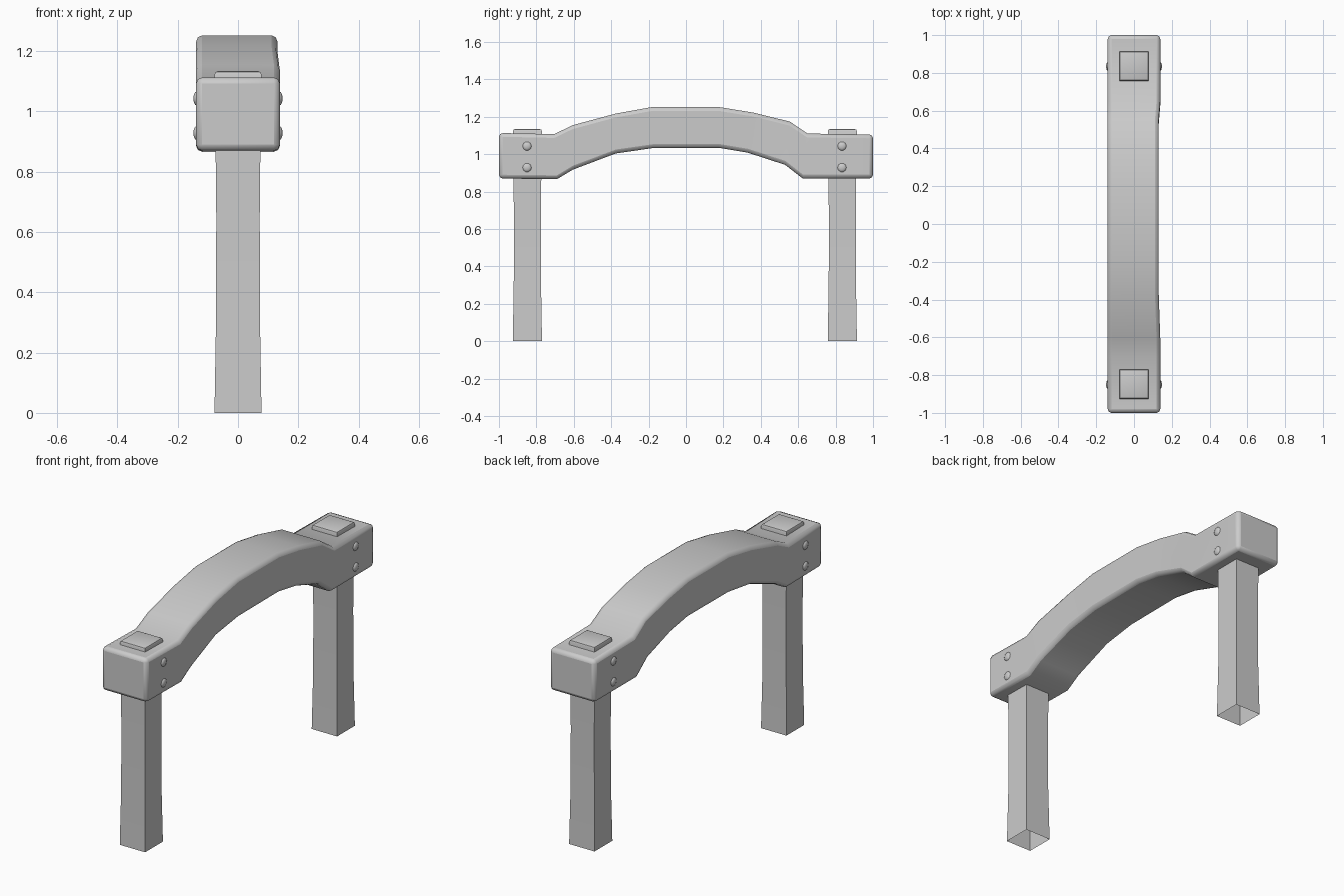
import bpy, bmesh, math
from mathutils import Matrix, Vector

if "Cube" in bpy.data.objects:
    bpy.data.objects.remove(bpy.data.objects["Cube"])


def finish(name, bm, bevel=0.0, angle=35):
    bmesh.ops.recalc_face_normals(bm, faces=bm.faces)
    me = bpy.data.meshes.new(name)
    bm.to_mesh(me)
    bm.free()
    ob = bpy.data.objects.new(name, me)
    bpy.context.collection.objects.link(ob)
    if bevel:
        m = ob.modifiers.new("Bevel", 'BEVEL')
        m.width = bevel
        m.segments = 2
        m.limit_method = 'ANGLE'
        m.angle_limit = math.radians(50)
    bpy.ops.object.select_all(action='DESELECT')
    bpy.context.view_layer.objects.active = ob
    ob.select_set(True)
    bpy.ops.object.shade_smooth_by_angle(angle=math.radians(angle))
    return ob


# Arched beam: (y, top z, bottom y, bottom z) stations, swept across x
stations = [(-1.0, 1.113, -1.0, 0.87), (-0.705, 1.107, -0.69, 0.866),
            (-0.605, 1.155, -0.605, 0.917), (-0.375, 1.217, -0.375, 1.004),
            (-0.18, 1.252, -0.18, 1.032), (0.175, 1.252, 0.175, 1.034),
            (0.36, 1.222, 0.33, 1.008), (0.555, 1.174, 0.53, 0.943),
            (0.65, 1.11, 0.625, 0.869), (1.0, 1.105, 1.0, 0.87)]
bm = bmesh.new()
rings = []
for yt, zt, yb, zb in stations:
    right = 0.131 if abs(yt) < 0.6 else 0.139
    rings.append([bm.verts.new(p) for p in ((-0.139, yt, zt), (right, yt, zt),
                                            (right, yb, zb), (-0.139, yb, zb))])
for a, b in zip(rings, rings[1:]):
    for i in range(4):
        j = (i + 1) % 4
        bm.faces.new((a[i], a[j], b[j], b[i]))
bm.faces.new(rings[0])
bm.faces.new(rings[-1])
finish("arched_beam", bm, 0.02)

# Posts: square, slightly waisted, open underneath, tips poking through the beam
levels = [(0.0, 0.078), (0.3, 0.073), (0.65, 0.072), (0.95, 0.075), (1.134, 0.078)]
for label, yc in (("front", -0.848), ("back", 0.836)):
    bm = bmesh.new()
    rings = []
    for z, h in levels:
        rings.append([bm.verts.new((sx * h, yc + sy * h, z))
                      for sx, sy in ((-1, -1), (1, -1), (1, 1), (-1, 1))])
    for a, b in zip(rings, rings[1:]):
        for i in range(4):
            j = (i + 1) % 4
            bm.faces.new((a[i], a[j], b[j], b[i]))
    top = bm.faces.new(rings[-1])
    # soften only the top rim
    bmesh.ops.bevel(bm, geom=list(top.edges), offset=0.012, segments=2,
                    profile=0.5, affect='EDGES')
    finish(label + "_post", bm)

    # Pegs: shallow round heads on both sides of the joint
    bm = bmesh.new()
    for side in (-1, 1):
        for z in (1.043, 0.928):
            mat = (Matrix.Translation(Vector((side * 0.137, yc - 0.002, z)))
                   @ Matrix.Diagonal((0.011, 0.025, 0.025, 1))
                   @ Matrix.Rotation(math.pi / 2, 4, 'Y'))
            bmesh.ops.create_uvsphere(bm, u_segments=10, v_segments=6,
                                      radius=1, matrix=mat)
    finish(label + "_pegs", bm, angle=60)
